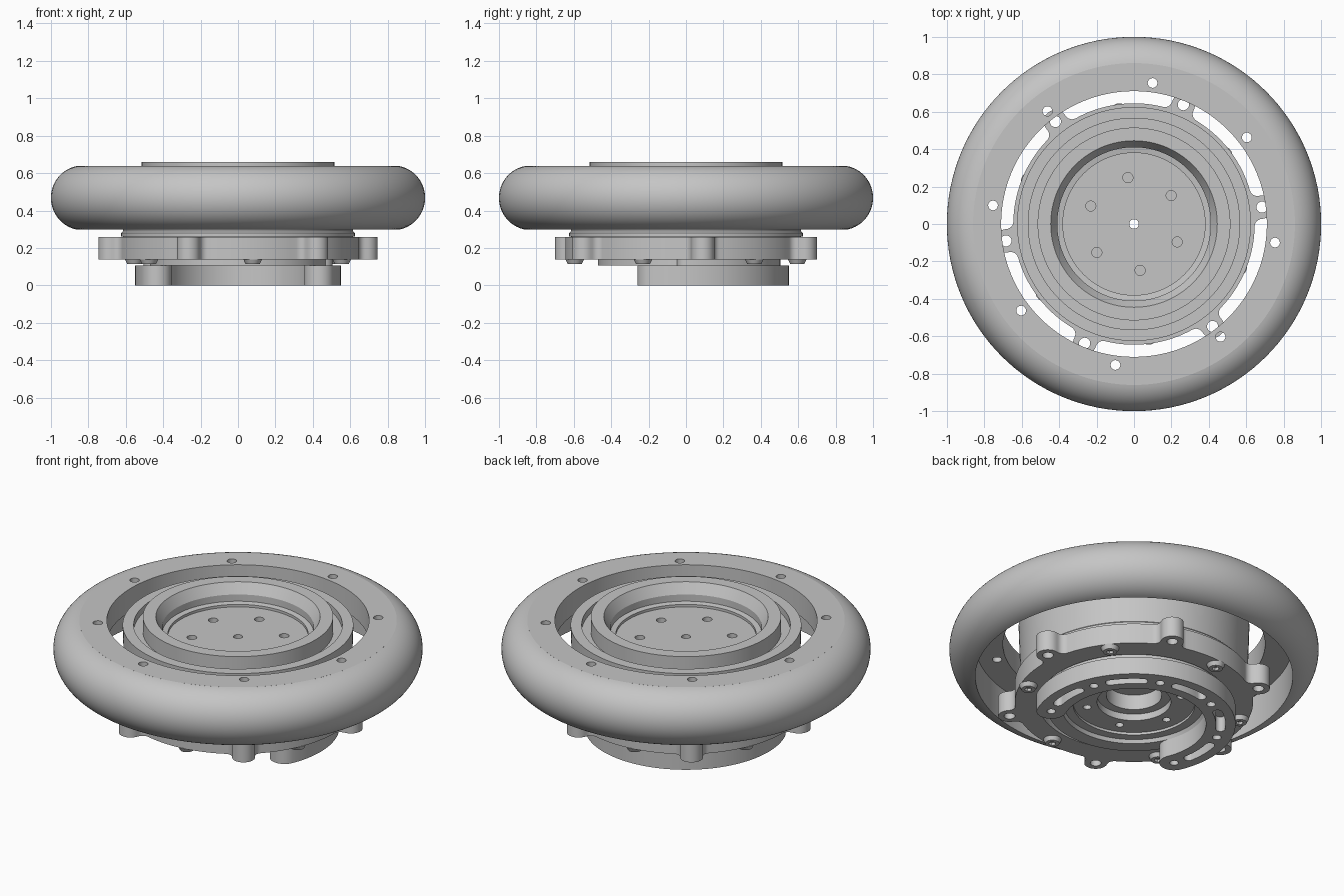
import bpy, bmesh
from math import cos, sin, radians, pi

cube = bpy.data.objects.get("Cube")
if cube:
    bpy.data.objects.remove(cube)

SEG = 128
STEP = 60
LUG = 7.5      # first lug angle
BOLT = 37.5    # first bolt angle

grey = bpy.data.materials.new("machined grey")
grey.use_nodes = True
grey.diffuse_color = (0.56, 0.56, 0.56, 1)
grey.node_tree.nodes["Principled BSDF"].inputs["Base Color"].default_value = (0.56, 0.56, 0.56, 1)


def polar(r, deg):
    return r * cos(radians(deg)), r * sin(radians(deg))


def around(r, first, step):
    return [polar(r, first + step * i) for i in range(round(360 / step))]


def arc(cx, cy, r, a0, a1, n):
    pts = [polar(r, a0 + (a1 - a0) * i / n) for i in range(n + 1)]
    return [(cx + x, cy + y) for x, y in pts]


def finish(bm, name):
    bmesh.ops.recalc_face_normals(bm, faces=bm.faces)
    mesh = bpy.data.meshes.new(name)
    bm.to_mesh(mesh)
    bm.free()
    mesh.materials.append(grey)
    obj = bpy.data.objects.new(name, mesh)
    bpy.context.collection.objects.link(obj)
    return obj


def lathe(name, profile):
    # closed (radius, height) profile turned about z
    bm = bmesh.new()
    rings = []
    for i in range(SEG):
        a = 2 * pi * i / SEG
        rings.append([bm.verts.new((r * cos(a), r * sin(a), z)) for r, z in profile])
    n = len(profile)
    for i in range(SEG):
        a, b = rings[i], rings[(i + 1) % SEG]
        for j in range(n):
            k = (j + 1) % n
            bm.faces.new((a[j], b[j], b[k], a[k]))
    return finish(bm, name)


def add_prism(bm, outline, z0, z1):
    face = bm.faces.new([bm.verts.new((x, y, z0)) for x, y in outline])
    new = bmesh.ops.extrude_face_region(bm, geom=[face])["geom"]
    top = [v for v in new if isinstance(v, bmesh.types.BMVert)]
    bmesh.ops.translate(bm, verts=top, vec=(0, 0, z1 - z0))


def prisms(name, items):
    bm = bmesh.new()
    for item in items:
        add_prism(bm, *item)
    return finish(bm, name)


def disc(x, y, r, n=20):
    return arc(x, y, r, 0, 360, n)[:-1]


def band(r, half, a0, a1, n):
    # curved strip with round ends
    return (arc(0, 0, r + half, a0, a1, n)
            + arc(*polar(r, a1), half, a1, a1 + 180, 12)[1:-1]
            + arc(0, 0, r - half, a1, a0, n)
            + arc(*polar(r, a0), half, a0 + 180, a0 + 360, 12)[1:-1])


def cut(obj, items):
    cutter = prisms("cutter", items)
    cutter.hide_render = True
    mod = obj.modifiers.new("holes", 'BOOLEAN')
    mod.operation = 'DIFFERENCE'
    mod.solver = 'EXACT'
    mod.object = cutter
    bpy.context.view_layer.objects.active = obj
    bpy.ops.object.modifier_apply(modifier=mod.name)
    bpy.data.objects.remove(cutter)


# Outer tyre, open underneath, and the drilled rim plate set in its upper half
lathe("tyre", [(0.83 + x, 0.468 + 1.015 * z) for x, z in arc(0, 0, 0.17, 80, -80, 32)])
rim = lathe("rim", [(0.71, 0.50), (0.86, 0.50), (0.86, 0.638), (0.71, 0.638)])
cut(rim, [(disc(x, y, 0.026), 0.4, 0.8) for x, y in around(0.76, 37.5, 45)])

# Hub drum: cup, raised lip, groove, outer wall, collar, stepped underside
hub = lathe("hub", [
    (0.025, 0.54), (0.38, 0.54), (0.38, 0.555), (0.41, 0.56), (0.41, 0.60), (0.445, 0.66),
    (0.515, 0.66), (0.515, 0.57), (0.565, 0.57), (0.565, 0.61), (0.625, 0.61),
    (0.615, 0.29), (0.625, 0.28), (0.625, 0.26), (0.615, 0.26), (0.615, 0.2),
    (0.47, 0.2), (0.47, 0.105),
    (0.39, 0.105), (0.38, 0.125), (0.33, 0.125), (0.33, 0.14), (0.2, 0.14),
    (0.2, 0.18), (0.15, 0.18), (0.15, 0.27), (0.025, 0.27)])
cut(hub, [(disc(x, y, 0.027), 0.48, 0.6) for x, y in around(0.25, BOLT, STEP)]
    + [(disc(x, y, 0.022), 0.1, 0.2) for x, y in around(0.26, LUG, STEP)])

# Flange outline: six round lugs blended into a disc
half, fillet, base, centre = 0.062, 0.04, 0.645, 0.69
fv = half + fillet
fu = ((base + fillet) ** 2 - fv ** 2) ** 0.5
lean = 180 / pi * (fv / fu)
lug = (arc(fu, -fv, fillet, 180 - lean, 90, 6)
       + arc(centre, 0, half, -90, 90, 16)
       + arc(fu, fv, fillet, 270, 180 + lean, 6))
outline = []
for i in range(6):
    a = LUG + STEP * i
    c, s = polar(1, a)
    outline += [(x * c - y * s, x * s + y * c) for x, y in lug]
    outline += arc(0, 0, base, a + lean, a + STEP - lean, 14)[1:-1]
flange = prisms("lugged_flange", [(outline, 0.138, 0.258)])
cut(flange, [(disc(0, 0, 0.52, SEG), 0.1, 0.3)]
    + [(disc(x, y, 0.03), 0.1, 0.3) for x, y in around(0.69, LUG, STEP)])

# Socket bolts under the flange
for i, (x, y) in enumerate(around(0.60, BOLT, STEP)):
    bm = bmesh.new()
    bmesh.ops.create_cone(bm, cap_ends=True, segments=24, radius1=0.038, radius2=0.05, depth=0.025)
    bmesh.ops.translate(bm, verts=bm.verts, vec=(x, y, 0.127))
    bolt = finish(bm, f"bolt_{i + 1}")
    cut(bolt, [(disc(x, y, 0.02, 6), 0.1, 0.13)])

# Open bottom ring with slots and holes, and the spacer above it
clamp = prisms("open_ring", [(band(0.47, 0.08, -22.5, 202.5, 80), 0, 0.105)])
cut(clamp, [(band(0.47, 0.026, a - 11, a + 11, 8), -0.1, 0.09) for a in range(0, 181, 45)]
    + [(disc(*polar(0.47, a * 45 - 22.5), 0.024), -0.1, 0.09) for a in range(6)])
prisms("spacer", [(band(0.455, 0.05, 0, 180, 80), 0.1, 0.15)])

# Smooth curved walls, keep machined edges sharp
bpy.ops.object.select_all(action='DESELECT')
for obj in bpy.context.collection.objects:
    if obj.type == 'MESH' and grey.name in obj.data.materials:
        obj.select_set(True)
        bpy.context.view_layer.objects.active = obj
bpy.ops.object.shade_smooth_by_angle(angle=radians(25))
